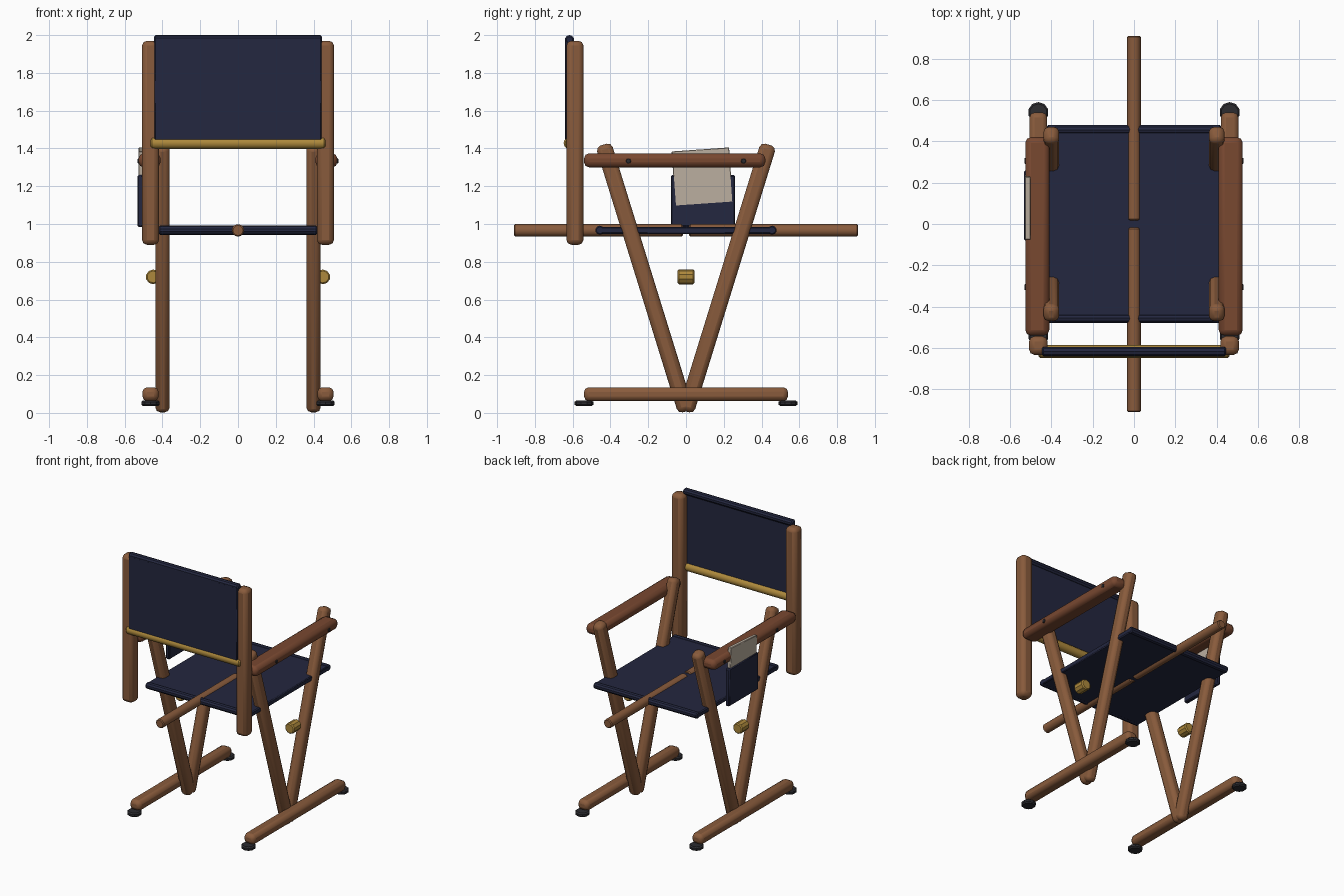
import bpy, math
from mathutils import Vector, Matrix

if "Cube" in bpy.data.objects:
    bpy.data.objects.remove(bpy.data.objects["Cube"])


def material(name, rgb):
    m = bpy.data.materials.new(name)
    m.diffuse_color = (*rgb, 1)
    m.use_nodes = True
    m.node_tree.nodes["Principled BSDF"].inputs["Base Color"].default_value = m.diffuse_color
    return m


WOOD = material("wood", (0.25, 0.105, 0.045))
DARK_WOOD = material("dark wood", (0.19, 0.065, 0.03))
NAVY = material("navy canvas", (0.017, 0.02, 0.05))
BRASS = material("brass", (0.42, 0.25, 0.045))
RUBBER = material("rubber", (0.025, 0.025, 0.03))
PAPER = material("paper", (0.50, 0.43, 0.35))


def finish(ob, mat, bevel, segments):
    ob.data.materials.append(mat)
    if bevel:
        b = ob.modifiers.new("bevel", "BEVEL")
        b.width, b.segments, b.limit_method = bevel, segments, "ANGLE"
        b.angle_limit = math.radians(50)
    bpy.context.view_layer.objects.active = ob
    bpy.ops.object.select_all(action="DESELECT")
    ob.select_set(True)
    bpy.ops.object.shade_smooth_by_angle(angle=math.radians(35))
    return ob


def block(name, centre, size, mat, bevel=0.0, segments=2, tilt=0.0):
    """Box with rounded edges, tilted about the x axis."""
    bpy.ops.mesh.primitive_cube_add(size=1)
    ob = bpy.context.object
    ob.name = name
    ob.data.transform(Matrix.Diagonal((*size, 1)))
    ob.matrix_world = Matrix.Translation(centre) @ Matrix.Rotation(tilt, 4, "X")
    return finish(ob, mat, bevel, segments)


def rod(name, p0, p1, radius, mat, bevel=0.01, sides=12):
    """Round bar between two points with chamfered ends."""
    p0, p1 = Vector(p0), Vector(p1)
    d = p1 - p0
    bpy.ops.mesh.primitive_cylinder_add(vertices=sides, radius=radius, depth=d.length)
    ob = bpy.context.object
    ob.name = name
    ob.matrix_world = (Matrix.Translation((p0 + p1) / 2)
                       @ d.to_track_quat("Z", "Y").to_matrix().to_4x4())
    return finish(ob, mat, bevel, 1)


for s, side in ((-1, "left"), (1, "right")):
    # floor rail and rubber feet
    x = s * 0.463
    block(f"floor_rail_{side}", (x, 0, 0.099), (0.086, 1.08, 0.073), WOOD, 0.025)
    for e, end in ((-1, "front"), (1, "back")):
        rod(f"foot_{end}_{side}", (x, e * 0.54, 0.036), (x, e * 0.54, 0.066),
            0.05, RUBBER, 0.008, 10)

        # slanted legs forming a V
        bottom, top = Vector((0, 0, 0.008)), Vector((0, e * 0.437, 1.42))
        mid = (bottom + top) / 2
        block(f"leg_{end}_{side}", (s * 0.4, mid.y, mid.z),
              (0.075, 0.086, (top - bottom).length), WOOD, 0.026,
              tilt=-math.atan2(top.y, top.z - bottom.z))

        # armrest pins
        rod(f"arm_pin_{end}_{side}", (s * 0.5, e * 0.305, 1.333),
            (s * 0.531, e * 0.305, 1.333), 0.014, RUBBER, 0.003, 8)

    # armrest, back post and brass pivot
    block(f"armrest_{side}", (s * 0.468, -0.06, 1.337), (0.116, 0.96, 0.074), DARK_WOOD, 0.027)
    block(f"back_post_{side}", (x, -0.588, 1.43), (0.09, 0.09, 1.08), WOOD, 0.026)
    rod(f"brass_pivot_{side}", (s * 0.449, -0.045, 0.72), (s * 0.449, 0.045, 0.72),
        0.039, BRASS, 0.007, 10)

# seat canvas with rolled hems
block("seat", (0, 0, 0.966), (0.84, 0.93, 0.036), NAVY, 0.006, 1)
for e, end in ((-1, "front"), (1, "back")):
    rod(f"seat_hem_{end}", (-0.42, e * 0.456, 0.967), (0.42, e * 0.456, 0.967), 0.024, NAVY, 0.006, 10)
    # stretcher poles running through the seat, with a gap in the middle
    rod(f"stretcher_{end}", (0, e * 0.017, 0.966), (0, e * 0.91, 0.966), 0.033, WOOD, 0.006)

# back canvas, rolled top hem and brass bar
block("back_canvas", (0, -0.623, 1.70), (0.885, 0.034, 0.56), NAVY, 0.005, 1)
rod("back_hem", (-0.445, -0.617, 1.976), (0.445, -0.617, 1.976), 0.024, NAVY, 0.008, 10)
rod("back_bar", (-0.463, -0.617, 1.428), (0.463, -0.617, 1.428), 0.031, BRASS, 0.008)

# side pocket with papers
block("side_pocket", (-0.517, 0.09, 1.122), (0.032, 0.34, 0.275), NAVY, 0.007, 1)
block("papers", (-0.514, 0.086, 1.25), (0.026, 0.305, 0.29), PAPER, 0.003, 1, math.radians(4))
